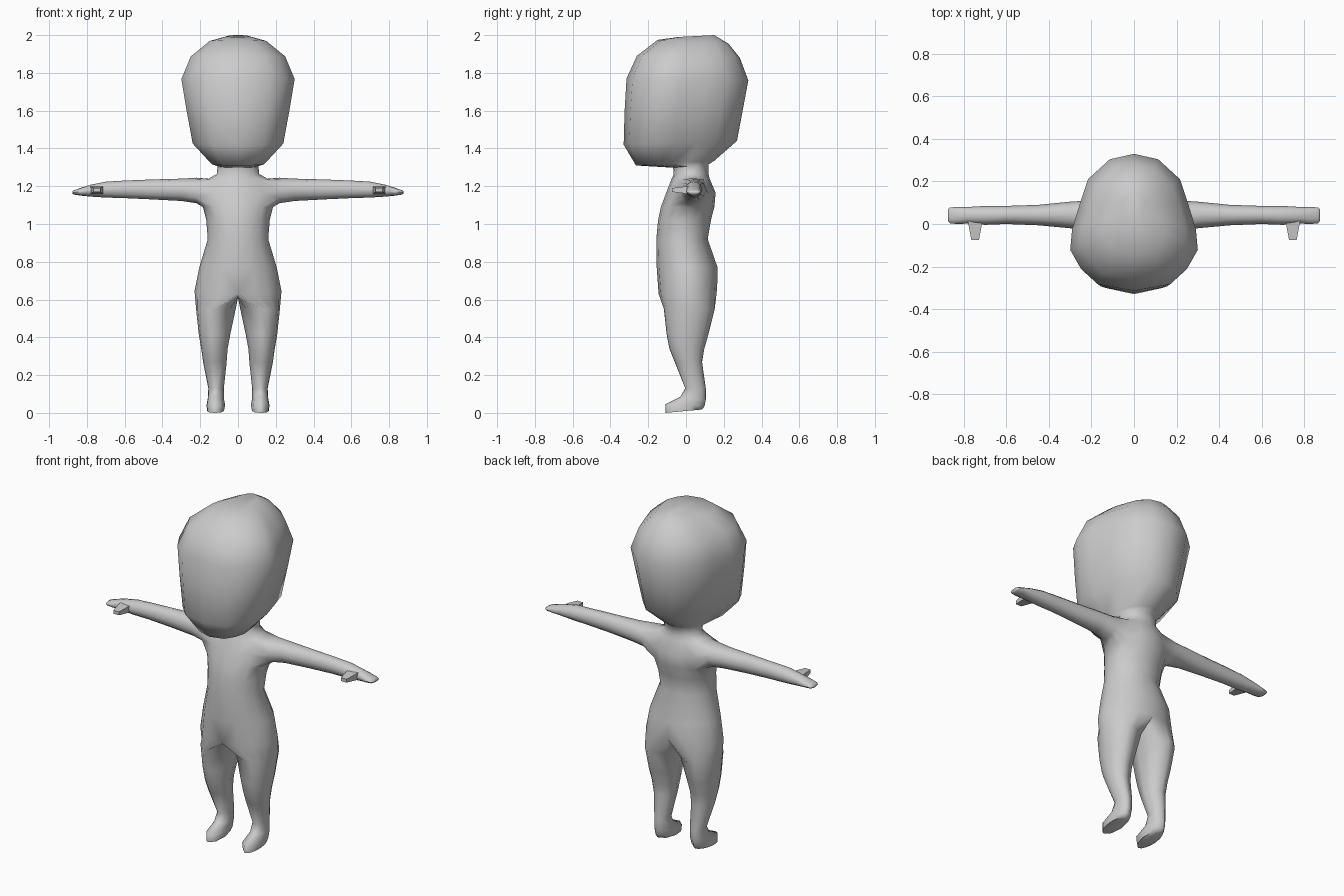
import bpy, bmesh, math

if "Cube" in bpy.data.objects:
    bpy.data.objects.remove(bpy.data.objects["Cube"])

grey = bpy.data.materials.new("plain grey")
grey.diffuse_color = (0.6, 0.6, 0.6, 1)
grey.use_nodes = True
grey.node_tree.nodes["Principled BSDF"].inputs["Base Color"].default_value = grey.diffuse_color


def strip(bm, a, b, closed=False, skip=()):
    """Quads between two vertex rows of equal length."""
    n = len(a)
    for i in range(n if closed else n - 1):
        if i not in skip:
            j = (i + 1) % n
            bm.faces.new((a[i], a[j], b[j], b[i]))


def finish(bm, name, angle):
    """Mirror the right half to the left and make a smooth object."""
    bmesh.ops.mirror(bm, geom=bm.verts[:] + bm.edges[:] + bm.faces[:],
                     axis='X', merge_dist=0.0005)
    bmesh.ops.recalc_face_normals(bm, faces=bm.faces[:])
    mesh = bpy.data.meshes.new(name)
    bm.to_mesh(mesh)
    bm.free()
    mesh.materials.append(grey)
    ob = bpy.data.objects.new(name, mesh)
    bpy.context.collection.objects.link(ob)
    bpy.ops.object.select_all(action='DESELECT')
    ob.select_set(True)
    bpy.context.view_layer.objects.active = ob
    bpy.ops.object.shade_smooth_by_angle(angle=math.radians(angle))
    return ob


def circle(angles):
    return [(math.cos(math.radians(a)), math.sin(math.radians(a))) for a in angles]


# Half cross-sections from front to back, as (side, depth) in -1..1
HALF = [-90 + 22.5 * i for i in range(9)]
ROUND = circle(HALF)
SKULL = [(0, -1), (.57, -.9), (.83, -.68), (1, -.4), (.97, -.1),
         (.84, .3), (.72, .63), (.38, .92), (0, 1)]


def ring(bm, shape, zf, zb, x0, rx, front, back):
    """Row of vertices whose height runs from zf in front to zb behind."""
    my, ry, mz, rz = (front + back) / 2, (back - front) / 2, (zf + zb) / 2, (zb - zf) / 2
    return [bm.verts.new((0 if abs(x0 + rx * c) < 1e-5 else x0 + rx * c,
                          my + ry * s, mz + rz * s)) for c, s in shape]


bm = bmesh.new()

# Torso and neck: front z, back z, half width, front y, back y
torso = [(.63, .66, .23, -.145, .165), (.77, .77, .205, -.155, .167),
         (.92, .92, .16, -.157, .115), (1.02, 1.02, .168, -.148, .132),
         (1.09, 1.09, .185, -.133, .15), (1.165, 1.165, .185, -.105, .157),
         (1.235, 1.24, .16, -.078, .125), (1.262, 1.268, .112, -.065, .118),
         (1.298, 1.315, .108, -.068, .118)]
# Head, from the jaw up to the crown
head = [(1.31, 1.335, .14, -.265, .15), (1.42, 1.44, .24, -.33, .27),
        (1.60, 1.60, .272, -.325, .30), (1.77, 1.76, .30, -.315, .33),
        (1.89, 1.88, .25, -.26, .285), (1.975, 1.955, .15, -.15, .225),
        (1.99, 2.0, .06, -.04, .15)]
rows = [ring(bm, ROUND, zf, zb, 0, w, f, b) for zf, zb, w, f, b in torso]
rows += [ring(bm, SKULL, zf, zb, 0, w, f, b) for zf, zb, w, f, b in head]
for i in range(len(rows) - 1):
    # leave an opening in the side for the arm
    strip(bm, rows[i], rows[i + 1], skip=range(2, 6) if i in (4, 5) else ())
bm.faces.new(rows[-1])

# Arm, grown out of the opening: x, front y, back y, low z, high z
arm = [(.22, -.035, .11, 1.11, 1.245), (.30, -.02, .105, 1.122, 1.24),
       (.45, -.006, .09, 1.13, 1.236), (.60, 0, .085, 1.137, 1.23),
       (.70, -.004, .085, 1.14, 1.224), (.78, .002, .08, 1.145, 1.208),
       (.83, 0, .08, 1.15, 1.192), (.865, .003, .078, 1.155, 1.18),
       (.875, .015, .07, 1.16, 1.175)]
low, mid, top = rows[4], rows[5], rows[6]
prev = low[2:7] + [mid[6]] + top[2:7][::-1] + [mid[2]]
ARM = circle([215, 242, 270, 298, 325, 0, 35, 62, 90, 118, 145, 180])
for x, f, b, lo, hi in arm:
    cur = [bm.verts.new((x, (f + b) / 2 + (b - f) / 2 * c, (lo + hi) / 2 + (hi - lo) / 2 * s))
           for c, s in ARM]
    strip(bm, prev, cur, closed=True)
    prev = cur
bm.faces.new(prev)

# Leg and foot: front z, back z, inner x, outer x, front y, back y
leg = [(.55, .55, .012, .222, -.117, .152), (.42, .42, .04, .208, -.103, .12),
       (.34, .34, .055, .195, -.088, .097), (.27, .27, .06, .185, -.06, .085),
       (.13, .13, .075, .157, -.004, .105), (.085, .07, .075, .16, -.03, .105),
       (.045, .035, .068, .167, -.11, .098), (0, .018, .075, .163, -.108, .085)]
LEG = circle(HALF + [135, 180, 225])
prev = rows[0] + [bm.verts.new((0, y, .61)) for y in (.085, .01, -.065)]
for zf, zb, xi, xo, f, b in leg:
    cur = ring(bm, LEG, zf, zb, (xi + xo) / 2, (xo - xi) / 2, f, b)
    strip(bm, prev, cur, closed=True)
    prev = cur
bm.faces.new(prev)
finish(bm, "body", 65)

# Thumbs: short tapered pegs pointing forward from each hand
bm = bmesh.new()
prev = None
for y, hx, lo, hi in [(.03, .036, 1.155, 1.20), (-.01, .03, 1.162, 1.198), (-.075, .018, 1.17, 1.19)]:
    cur = [bm.verts.new((.747 + sx * hx, y, z))
           for sx, z in ((-1, lo), (1, lo), (1, hi), (-1, hi))]
    if prev:
        strip(bm, prev, cur, closed=True)
    else:
        bm.faces.new(cur)
    prev = cur
bm.faces.new(prev)
finish(bm, "thumbs", 40)
